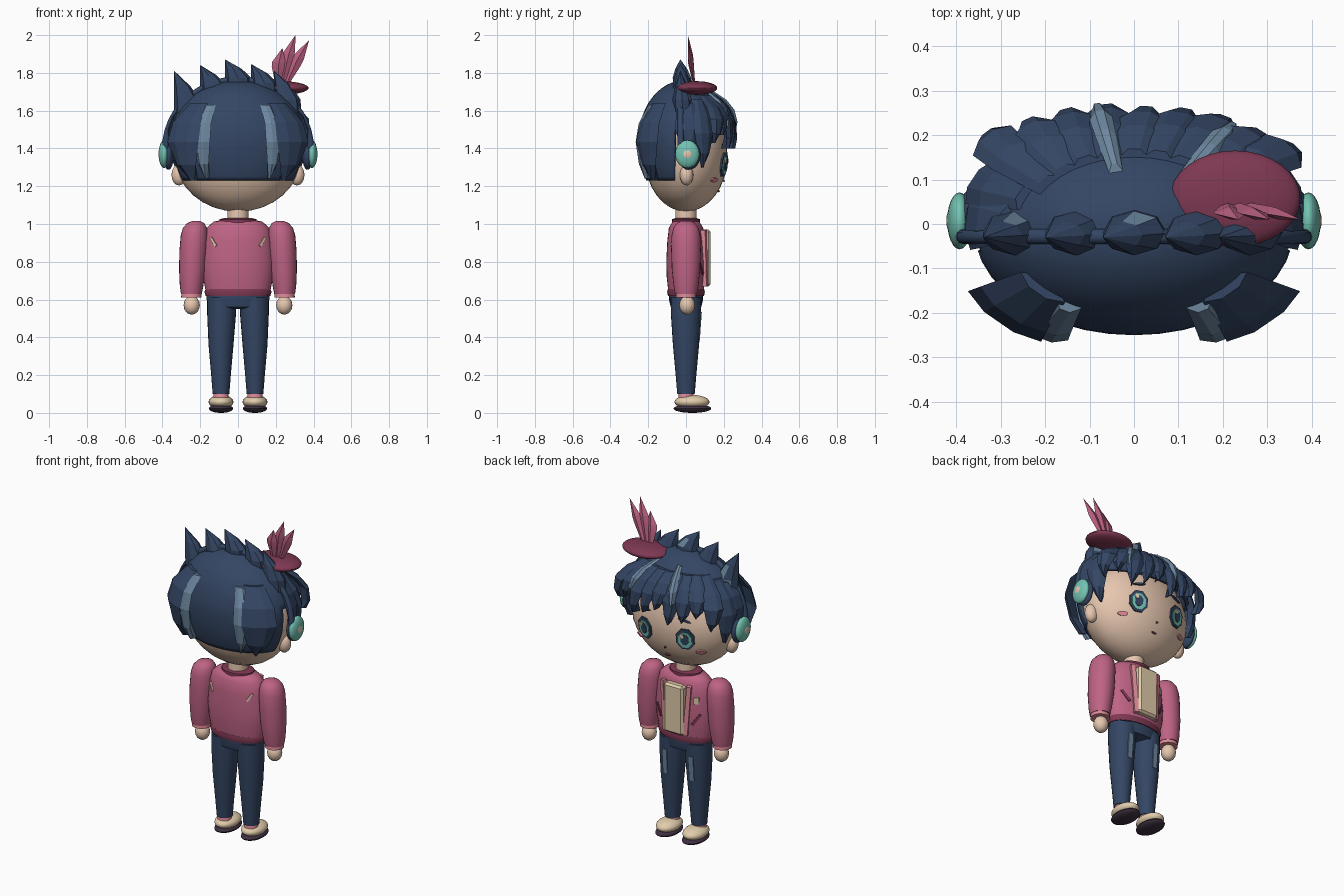
import bpy, bmesh
from math import sin, cos, pi, sqrt, radians
from mathutils import Vector, Matrix

cube = bpy.data.objects.get("Cube")
if cube:
    bpy.data.objects.remove(cube, do_unlink=True)


def material(name, rgb):
    lin = [((c / 255 + 0.055) / 1.055) ** 2.4 for c in rgb] + [1]
    m = bpy.data.materials.new(name)
    m.use_nodes = True
    m.diffuse_color = lin
    bsdf = m.node_tree.nodes["Principled BSDF"]
    bsdf.inputs["Base Color"].default_value = lin
    bsdf.inputs["Roughness"].default_value = 0.8
    return m


NAVY = material("navy", (52, 70, 100))
SHINE = material("pale_blue", (108, 134, 158))
PINK = material("rose", (190, 99, 132))
LIGHT = material("light_pink", (222, 138, 152))
MAROON = material("maroon", (126, 56, 82))
SKIN = material("skin", (232, 200, 176))
CREAM = material("cream", (226, 205, 172))
TEAL = material("teal", (115, 195, 178))
SOLE = material("dark_plum", (62, 48, 64))


def finish(name, bm, *mats, smooth=True):
    bmesh.ops.recalc_face_normals(bm, faces=bm.faces)
    me = bpy.data.meshes.new(name)
    bm.to_mesh(me)
    bm.free()
    for m in mats:
        me.materials.append(m)
    ob = bpy.data.objects.new(name, me)
    bpy.context.collection.objects.link(ob)
    if smooth:
        bpy.ops.object.select_all(action='DESELECT')
        ob.select_set(True)
        bpy.context.view_layer.objects.active = ob
        bpy.ops.object.shade_smooth_by_angle(angle=radians(40))
    return ob


def ball(name, loc, size, mat, seg=24):
    bm = bmesh.new()
    bmesh.ops.create_uvsphere(bm, u_segments=seg, v_segments=seg // 2, radius=1,
                              matrix=Matrix.LocRotScale(Vector(loc), None, Vector(size)))
    return finish(name, bm, mat)


def box(name, loc, size, mat, rot=(0, 0, 0)):
    bm = bmesh.new()
    bmesh.ops.create_cube(bm, size=1, matrix=Matrix.Translation(loc)
                          @ Matrix.Rotation(radians(rot[2]), 4, 'Z')
                          @ Matrix.Rotation(radians(rot[1]), 4, 'Y')
                          @ Matrix.Rotation(radians(rot[0]), 4, 'X')
                          @ Matrix.Diagonal((*size, 1)))
    return finish(name, bm, mat, smooth=False)


def skin_rings(bm, rings):
    """Bridge equal rings of points and cap both ends."""
    vs = [[bm.verts.new(p) for p in r] for r in rings]
    n = len(vs[0])
    for a, b in zip(vs, vs[1:]):
        for i in range(n):
            bm.faces.new((a[i], a[(i + 1) % n], b[(i + 1) % n], b[i]))
    bm.faces.new(vs[0])
    bm.faces.new(vs[-1])


def lathe(name, profile, mat, sy=1.0, seg=24):
    """Stack of ellipses; each entry is centre x, radius, z."""
    bm = bmesh.new()
    skin_rings(bm, [[(cx + r * cos(2 * pi * i / seg), sy * r * sin(2 * pi * i / seg), z)
                     for i in range(seg)] for cx, r, z in profile])
    return finish(name, bm, mat)


# Head and neck
HEAD, HEAD_R = Vector((0, 0, 1.36)), Vector((0.335, 0.22, 0.295))
ball("head", HEAD, HEAD_R, SKIN, 32)
lathe("neck", [(0, 0.058, 0.98), (0, 0.055, 1.12)], SKIN)

# Hair cap with a long back and an open face
MID = 1.45


def hair_point(a, z, off=0.0):
    k = sqrt(max(0, 1 - ((z - MID) / (0.31 if z > MID else 0.40)) ** 2))
    return Vector(((0.36 * k + off) * cos(a), (0.24 * k + off) * sin(a) - 0.01, z))


bm = bmesh.new()
bmesh.ops.create_uvsphere(bm, u_segments=40, v_segments=24, radius=1)
for v in bm.verts:
    v.co = Vector((v.co.x * 0.36, v.co.y * 0.24 - 0.01,
                   MID + v.co.z * (0.31 if v.co.z > 0 else 0.40)))
for co, no in (((0, 0, 1.23), (0, 0, 1)), ((0, 0, 1.5), (0, 0, 1)), ((0, -0.06, 0), (0, 1, 0))):
    bmesh.ops.bisect_plane(bm, geom=bm.verts[:] + bm.edges[:] + bm.faces[:],
                           plane_co=co, plane_no=no)
gone = [f for f in bm.faces if f.calc_center_median().z < 1.23
        or (f.calc_center_median().y > -0.06 and f.calc_center_median().z < 1.5)]
bmesh.ops.delete(bm, geom=gone, context='FACES')
cap = finish("hair_cap", bm, NAVY)
mod = cap.modifiers.new("thickness", 'SOLIDIFY')
mod.thickness = 0.02


def lock(name, deg, top, tip, width, lift, mat=NAVY, lean=0.0):
    """Faceted tapering strand that follows the hair surface."""
    bm, rings = bmesh.new(), []
    for t, w, h in ((0, 0.6, 0), (0.25, 0.9, 0.7), (0.5, 1, 1), (0.8, 0.6, 0.9), (1, 0.06, 0.6)):
        a = radians(deg + lean * t)
        z = top + (tip - top) * t
        mid = hair_point(a, z, lift * h)
        side = Vector((-0.36 * sin(a), 0.24 * cos(a), 0)).normalized() * width * w
        out = Vector((cos(a), sin(a), 0))
        rings.append([mid - side, mid - side * 0.4 + out * 0.018, mid + side * 0.4 + out * 0.018,
                      mid + side, mid - out * 0.03])
    skin_rings(bm, rings)
    return finish(name, bm, mat, smooth=False)


# Fringe across the forehead
for i in range(9):
    deg = 38 + 13 * i
    corner = abs(deg - 90) / 52
    lock(f"fringe_lock_{i + 1}", deg, 1.68, (1.43, 1.47, 1.40)[i % 3], 0.055,
         0.025 + 0.05 * corner ** 2, lean=-5)
for i, deg in enumerate((56, 102)):
    lock(f"fringe_shine_{i + 1}", deg, 1.71, 1.5, 0.026, 0.045, SHINE)

# Side and back strands
for s, side in ((1, "left"), (-1, "right")):
    def around(deg):
        return deg if s > 0 else 180 - deg
    lock(side + "_temple_lock", around(24), 1.66, 1.30, 0.06, 0.02)
    lock(side + "_side_lock", around(5), 1.64, 1.36, 0.07, 0.005)
    lock(side + "_back_lock", around(-44), 1.64, 1.23, 0.10, 0.045)
    lock(side + "_back_shine", around(-60), 1.63, 1.24, 0.05, 0.03, SHINE)

# Crest of leaning spikes
for i, (tip_x, tip_z, base) in enumerate(((-0.34, 1.81, 1.54), (-0.2, 1.84, 1.66), (-0.07, 1.87, 1.71),
                                          (0.07, 1.845, 1.68), (0.19, 1.81, 1.56))):
    bm = bmesh.new()
    tip = Vector((tip_x, -0.03, tip_z))
    low = Vector((tip_x + 0.07, -0.015, base))
    rings = []
    for t, r in ((0, 1), (0.4, 0.95), (0.7, 0.6), (1, 0.02)):
        c = low.lerp(tip, t)
        c.x = tip_x + 0.074 * r
        rings.append([c + Vector((0.074 * r * cos(k * pi / 4), 0.052 * r * sin(k * pi / 4), 0))
                      for k in range(8)])
    skin_rings(bm, rings)
    bm.normal_update()
    if i % 2 == 0:
        for f in bm.faces:
            c = f.calc_center_median()
            if c.z > base + 0.05 and c.y > -0.01 and 0.01 < c.x - tip_x - 0.03 < 0.06:
                f.material_index = 1
    finish(f"crest_spike_{i + 1}", bm, NAVY, SHINE, smooth=False)

# Headphone band
curve = bpy.data.curves.new("headphone_band", 'CURVE')
curve.dimensions = '3D'
curve.bevel_depth = 0.017
spline = curve.splines.new('POLY')
spline.points.add(24)
for i, p in enumerate(spline.points):
    p.co = (0.385 * cos(pi * i / 24), -0.028, 1.4 + 0.365 * sin(pi * i / 24), 1)
curve.materials.append(NAVY)
bpy.context.collection.objects.link(bpy.data.objects.new("headphone_band", curve))


def on_face(name, x, z, rx, rz, mat, layer=0, sides=8, turn=0):
    """Thin disc laid on the face."""
    y = HEAD_R.y * sqrt(1 - (x / HEAD_R.x) ** 2 - ((z - HEAD.z) / HEAD_R.z) ** 2)
    n = Vector((x / HEAD_R.x ** 2, y / HEAD_R.y ** 2, (z - HEAD.z) / HEAD_R.z ** 2)).normalized()
    bm = bmesh.new()
    bmesh.ops.create_cone(bm, cap_ends=True, segments=sides, radius1=1, radius2=1, depth=1,
                          matrix=Matrix.Translation(Vector((x, y, z)) + n * (0.003 + 0.004 * layer))
                          @ n.to_track_quat('Z', 'Y').to_matrix().to_4x4()
                          @ Matrix.Rotation(radians(turn), 4, 'Z')
                          @ Matrix.Diagonal((rx, rz, 0.009, 1))
                          @ Matrix.Rotation(pi / sides, 4, 'Z'))
    finish(name, bm, mat, smooth=False)


on_face("nose", 0, 1.23, 0.006, 0.006, MAROON)
on_face("mouth", 0, 1.175, 0.016, 0.006, MAROON)

# Paired parts
for s, side in ((1, "left"), (-1, "right")):
    # Face details
    on_face(side + "_eye_rim", s * 0.135, 1.315, 0.058, 0.068, NAVY)
    on_face(side + "_iris", s * 0.135, 1.312, 0.044, 0.052, TEAL, 1)
    on_face(side + "_pupil", s * 0.135, 1.315, 0.025, 0.034, NAVY, 2)
    on_face(side + "_eye_glint", s * 0.135 + 0.014, 1.337, 0.012, 0.014, CREAM, 3, 6)
    on_face(side + "_brow", s * 0.13, 1.425, 0.04, 0.007, NAVY, 1, 6, s * 12)
    on_face(side + "_blush", s * 0.205, 1.235, 0.03, 0.013, LIGHT, 0, 12)
    ball(side + "_ear", (s * 0.312, 0.003, 1.26), (0.04, 0.036, 0.056), SKIN, 16)
    # Headphone cups
    ball(side + "_cup_pad", (s * 0.368, 0.015, 1.365), (0.028, 0.062, 0.078), NAVY)
    ball(side + "_cup", (s * 0.392, 0.007, 1.37), (0.028, 0.064, 0.074), TEAL)
    ball(side + "_cup_button", (s * 0.408, 0.007, 1.37), (0.014, 0.032, 0.034), SKIN, 16)
    # Arms
    lathe(side + "_sleeve", [(s * x, r, z) for x, r, z in (
        (0.222, 0.02, 1.016), (0.224, 0.045, 1.005), (0.228, 0.063, 0.98), (0.231, 0.072, 0.94),
        (0.236, 0.074, 0.86), (0.241, 0.071, 0.76), (0.246, 0.062, 0.67), (0.247, 0.055, 0.63))],
        PINK, 1.06)
    lathe(side + "_cuff", [(s * 0.247, 0.052, 0.645), (s * 0.247, 0.054, 0.61)], LIGHT)
    ball(side + "_hand", (s * 0.245, 0.006, 0.57), (0.043, 0.042, 0.05), SKIN, 16)
    # Legs
    lathe(side + "_trouser_leg", [(s * x, r, z) for x, r, z in (
        (0.085, 0.078, 0.61), (0.087, 0.076, 0.52), (0.09, 0.066, 0.36),
        (0.09, 0.052, 0.2), (0.09, 0.044, 0.1))], NAVY, 1.05)
    box(side + "_trouser_shine", (s * 0.09, 0.074, 0.46), (0.03, 0.009, 0.15), SHINE, (-4, 0, 0))
    lathe(side + "_ankle", [(s * 0.09, 0.036, 0.12), (s * 0.09, 0.042, 0.07)], LIGHT)
    ball(side + "_shoe", (s * 0.09, 0.032, 0.058), (0.066, 0.093, 0.037), CREAM)
    ball(side + "_sole", (s * 0.09, 0.034, 0.023), (0.064, 0.1, 0.023), SOLE)
    # Jacket details
    box(side + "_lapel", (s * 0.077, 0.095, 0.82), (0.026, 0.03, 0.3), LIGHT, (0, s * 4, -s * 20))
    box(side + "_pocket", (s * 0.125, 0.078, 0.77), (0.016, 0.009, 0.08), MAROON, (0, s * 35, -s * 28))
    box(side + "_back_tab", (s * 0.13, -0.072, 0.905), (0.014, 0.009, 0.055), SKIN,
        (0, s * 35, s * 28))
box("chest_patch", (-0.125, 0.077, 0.885), (0.03, 0.009, 0.04), CREAM, (0, 0, 28))

# Jacket body
lathe("jacket", [(0, r, z) for r, z in ((0.07, 1.025), (0.13, 1.012), (0.165, 0.98), (0.18, 0.91),
                                       (0.19, 0.8), (0.186, 0.72), (0.17, 0.64))], PINK, 0.55, 32)
lathe("jacket_hem", [(0, r, z) for r, z in ((0.172, 0.655), (0.178, 0.64), (0.17, 0.618))],
      MAROON, 0.56, 32)
lathe("collar", [(0, r, z) for r, z in ((0.1, 1.005), (0.098, 1.025), (0.07, 1.032))], MAROON, 0.75)
shirt = box("shirt_front", (0, 0.105, 0.82), (0.13, 0.05, 0.3), CREAM)
bev = shirt.modifiers.new("soft_edges", 'BEVEL')
bev.width = 0.012
lathe("trouser_hips", [(0, r, z) for r, z in ((0.165, 0.64), (0.167, 0.6), (0.15, 0.56), (0.09, 0.55))],
      NAVY, 0.54)

# Small tilted hat with three feathers
ball("hat", (0.227, 0.057, 1.72), (0.147, 0.108, 0.036), MAROON, 32)
for i, (tx, tz, w) in enumerate(((0.235, 1.93, 0.04), (0.305, 2.0, 0.035), (0.375, 1.97, 0.033))):
    bm = bmesh.new()
    base, tip = Vector((0.215 + 0.02 * i, 0.045, 1.73)), Vector((tx, 0.01, tz))
    axis = (tip - base).normalized()
    side = axis.cross(Vector((0, 1, 0))).normalized()
    rings = []
    for t, r in ((0, 0.3), (0.5, 0.9), (0.62, 0.9), (1, 0.02)):
        c = base.lerp(tip, t) + side * (0.3 * w * r)
        rings.append([c + side * w * r, c + Vector((0, 0.014 * r, 0)),
                      c - side * w * r, c - Vector((0, 0.014 * r, 0))])
    skin_rings(bm, rings)
    finish(f"feather_{i + 1}", bm, PINK, smooth=False)
